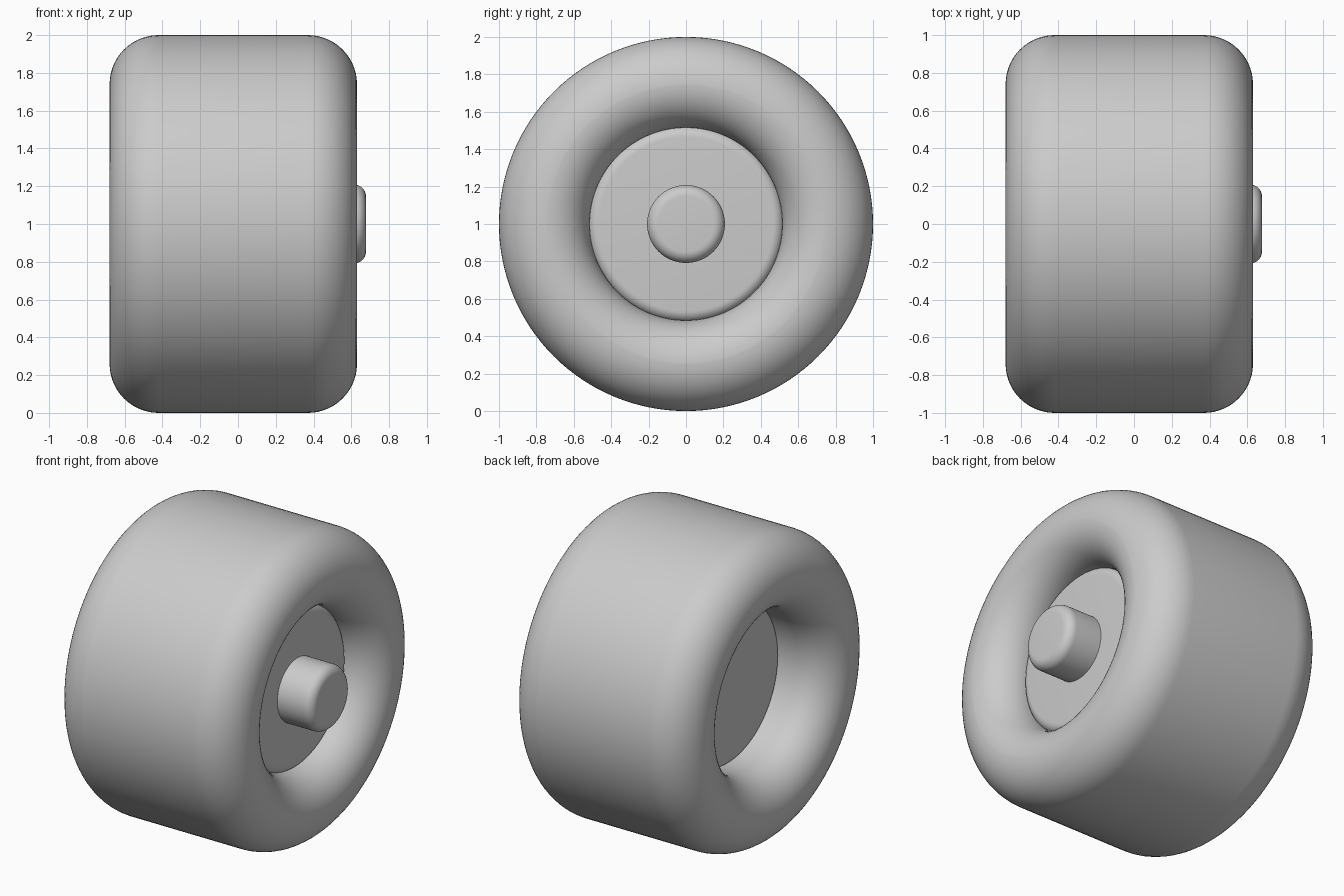
import bpy, bmesh, math
from mathutils import Vector, Matrix

if "Cube" in bpy.data.objects:
    bpy.data.objects.remove(bpy.data.objects["Cube"])

SEG = 128

grey = bpy.data.materials.new("light grey")
grey.diffuse_color = (0.6, 0.6, 0.6, 1)
grey.use_nodes = True
grey.node_tree.nodes["Principled BSDF"].inputs["Base Color"].default_value = grey.diffuse_color


def rounded(corners, steps=14):
    """Round the corners of a right-angled profile given as (x, radius, fillet)."""
    pts = []
    n = len(corners)
    for i, (x, r, f) in enumerate(corners):
        p = Vector((x, r))
        if f == 0:
            pts.append(p)
            continue
        a = (Vector(corners[i - 1][:2]) - p).normalized()
        b = (Vector(corners[(i + 1) % n][:2]) - p).normalized()
        c = p + (a + b) * f
        for k in range(steps + 1):
            t = math.pi / 2 * k / steps
            pts.append(c - b * f * math.cos(t) - a * f * math.sin(t))
    return pts


def lathe(name, pts, closed):
    """Turn a profile of (x, radius) about the wheel axle."""
    bm = bmesh.new()
    vs = [bm.verts.new((p.x, 0, p.y)) for p in pts]
    es = [bm.edges.new((vs[i], vs[i + 1])) for i in range(len(vs) - 1)]
    if closed:
        es.append(bm.edges.new((vs[-1], vs[0])))
    bmesh.ops.spin(bm, geom=vs + es, cent=(0, 0, 0), axis=(1, 0, 0),
                   angle=2 * math.pi, steps=SEG, use_merge=True)
    bmesh.ops.remove_doubles(bm, verts=bm.verts, dist=1e-5)
    bmesh.ops.recalc_face_normals(bm, faces=bm.faces)
    me = bpy.data.meshes.new(name)
    bm.to_mesh(me)
    bm.free()
    ob = bpy.data.objects.new(name, me)
    bpy.context.collection.objects.link(ob)
    ob.location = (0, 0, 1)
    me.materials.append(grey)
    bpy.ops.object.select_all(action='DESELECT')
    ob.select_set(True)
    bpy.context.view_layer.objects.active = ob
    bpy.ops.object.shade_smooth_by_angle(angle=math.radians(35))


# Fat tyre with rounded shoulders and hole
lathe("tyre", rounded([(-0.68, 0.515, 0.235), (-0.68, 1.0, 0.26),
                       (0.63, 1.0, 0.26), (0.63, 0.515, 0.235)]), True)

# Hub disc filling the hole
lathe("hub_disc", rounded([(-0.32, 0, 0), (-0.32, 0.525, 0.05),
                           (0.43, 0.525, 0.06), (0.43, 0, 0)], 8), False)

# Axle cap on the outer side only
lathe("axle_cap", rounded([(0.38, 0, 0), (0.38, 0.208, 0),
                           (0.677, 0.208, 0.06), (0.677, 0, 0)], 8), False)
